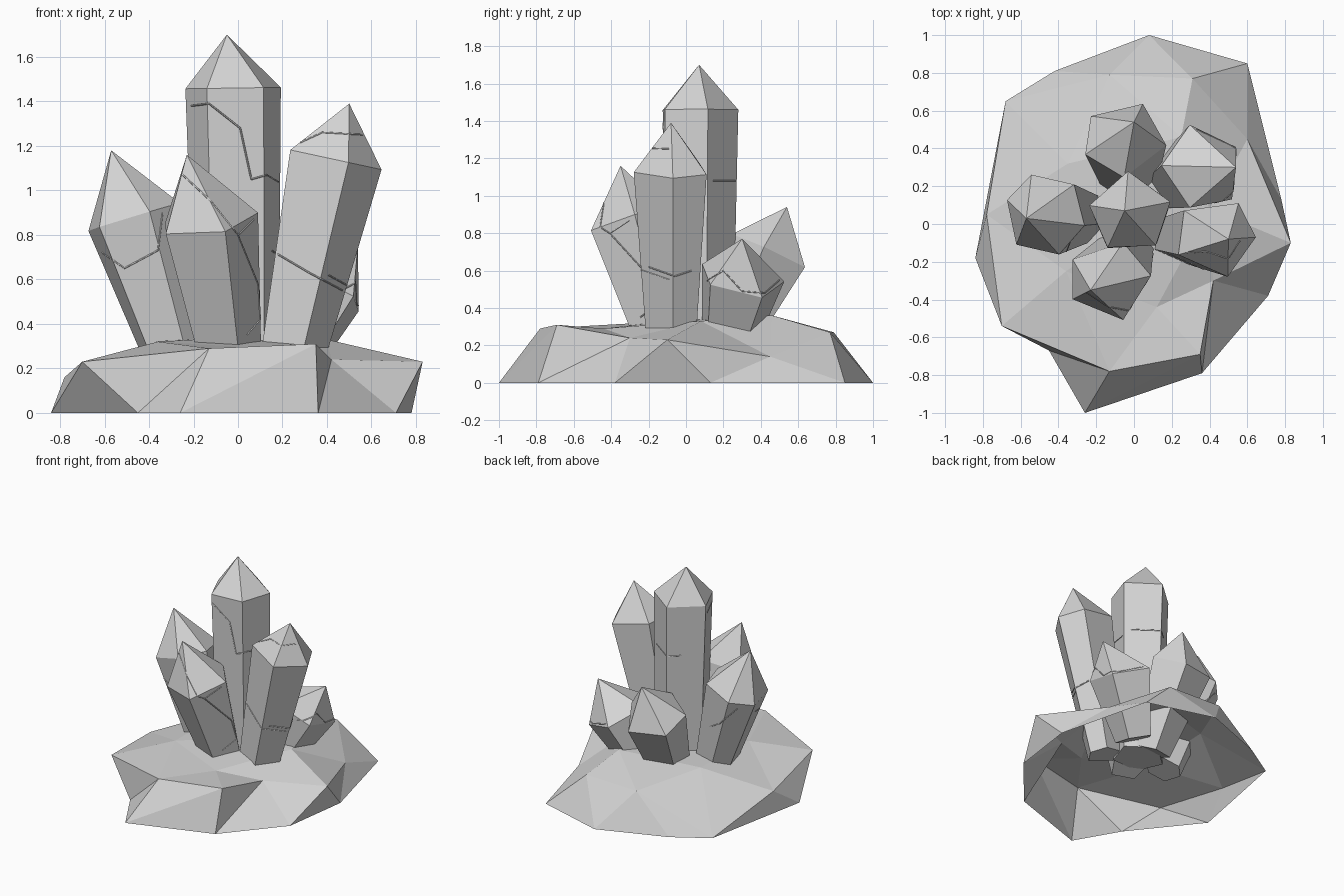
import bpy, bmesh, math
from mathutils import Vector
from mathutils.bvhtree import BVHTree

cube = bpy.data.objects.get("Cube")
if cube:
    bpy.data.objects.remove(cube)

# One flat stone colour for everything
stone = bpy.data.materials.new("light grey stone")
stone.use_nodes = True
stone.diffuse_color = (.66, .66, .66, 1)
stone.node_tree.nodes["Principled BSDF"].inputs["Base Color"].default_value = stone.diffuse_color


def add_object(name, bm):
    bmesh.ops.recalc_face_normals(bm, faces=bm.faces)
    mesh = bpy.data.meshes.new(name)
    bm.to_mesh(mesh)
    mesh.materials.append(stone)
    obj = bpy.data.objects.new(name, mesh)
    bpy.context.collection.objects.link(obj)
    return obj


# Rock base: hollow shell, capitals on the ground, small letters on the upper facets
rock = dict(
    A=(-.26, -1, 0), B=(.36, -.79, 0), C=(.71, -.38, 0), D=(.78, .13, 0),
    E=(.6, .85, 0), F=(.08, 1, 0), G=(-.42, .81, 0), H=(-.68, .65, 0),
    I=(-.84, -.18, 0), J=(-.45, -.67, 0),
    a=(-.13, -.78, .29), b=(.35, -.69, .31), c=(.42, -.3, .24), d=(.83, -.1, .23),
    e=(.6, .45, .14), f=(.31, .77, .27), g=(-.13, .79, .27), h=(-.78, .05, .16),
    i=(-.7, -.54, .23),
    p=(-.36, -.25, .32), q=(.12, -.44, .29), r=(.4, .08, .33), s=(.25, .46, .36),
    t=(-.35, .32, .33), o=(0, 0, .34))
walls = "iJa JAa ABb Aba Bcb BCc Cdc CDd dDe DEe eEf EFf Fgf FGg GHg HIh Iih IJi"
top = "iap aqp abq bcq crq cdr der esr efs fgs gts gHt Hht hpt hip pqo qro rso sto tpo"
bm = bmesh.new()
corner = {key: bm.verts.new(co) for key, co in rock.items()}
for face in (walls + " " + top).split():
    bm.faces.new([corner[k] for k in face])
add_object("rock_base", bm)


# Crystal: tapered prism from root to shoulder with edges at the given angles, and a pointed cap
def crystal(name, root, shoulder, tip, r_root, r_top, angles):
    root, shoulder = Vector(root), Vector(shoulder)
    tilt = Vector((0, 0, 1)).rotation_difference(shoulder - root).to_matrix()
    spokes = [tilt @ Vector((math.cos(a), math.sin(a), 0)) for a in map(math.radians, angles)]
    bm = bmesh.new()
    low = [bm.verts.new(root + s * r_root) for s in spokes]
    high = [bm.verts.new(shoulder + s * r_top) for s in spokes]
    peak = bm.verts.new(tip)
    bm.faces.new(low)
    for n in range(len(spokes)):
        m = (n + 1) % len(spokes)
        bm.faces.new((low[n], low[m], high[m], high[n]))
        bm.faces.new((high[n], high[m], peak))
    return add_object(name, bm)


crystals = [
    crystal("tall_crystal", (0, .06, .12), (-.02, .06, 1.46), (-.05, .07, 1.7),
            .19, .22, (15, 93, 170, 237, 308)),
    crystal("left_side_crystal", (.21, -.07, .12), (.43, -.07, 1.14), (.5, -.08, 1.39),
            .14, .22, (0, 55, 140, 205, 288)),
    crystal("front_crystal", (-.02, -.1, .12), (-.13, -.3, .86), (-.23, -.35, 1.16),
            .13, .225, (8, 70, 150, 208, 288)),
    crystal("right_side_crystal", (-.24, .04, .12), (-.47, .05, .88), (-.57, .03, 1.18),
            .13, .225, (45, 110, 160, 225, 290, 345)),
    crystal("back_left_crystal", (.17, .21, .14), (.36, .3, .56), (.54, .3, .77),
            .14, .235, (30, 105, 180, 250, 315)),
    crystal("back_crystal", (-.02, .18, .12), (-.05, .45, .7), (0, .54, .94),
            .13, .225, (65, 143, 203, 270, 350)),
]

# Cracks: hairline seams projected onto the crystals from one side
bm = bmesh.new()
for obj in crystals:
    bm.from_mesh(obj.data)
surface = BVHTree.FromBMesh(bm)
bm.free()
sides = {
    "front": (lambda u, v: Vector((u, -3, v)), Vector((0, 1, 0))),
    "back": (lambda u, v: Vector((u, 3, v)), Vector((0, -1, 0))),
    "left": (lambda u, v: Vector((3, u, v)), Vector((-1, 0, 0))),
}


def crack(name, side, path):
    start, ray = sides[side]
    runs, last = [[]], None
    for (u0, v0), (u1, v1) in zip(path, path[1:]):
        for k in range(13):
            w = k / 12
            hit, _, _, depth = surface.ray_cast(start(u0 + (u1 - u0) * w, v0 + (v1 - v0) * w), ray)
            if hit is None:
                continue
            if last is not None and abs(depth - last) > .06:
                runs.append([])
            runs[-1].append(hit)
            last = depth
    curve = bpy.data.curves.new(name, "CURVE")
    curve.dimensions = "3D"
    curve.bevel_depth = .004
    curve.bevel_resolution = 0
    for run in runs:
        if len(run) > 1:
            spline = curve.splines.new("POLY")
            spline.points.add(len(run) - 1)
            for point, co in zip(spline.points, run):
                point.co = (*co, 1)
    curve.materials.append(stone)
    bpy.context.collection.objects.link(bpy.data.objects.new(name, curve))


crack("tall_crack", "front", [(-.21, 1.38), (-.13, 1.39), (.01, 1.28), (.06, 1.05), (.13, 1.07), (.18, 1.04)])
crack("left_side_upper_crack", "front", [(.27, 1.21), (.38, 1.26), (.56, 1.25)])
crack("left_side_lower_crack", "front", [(.15, .73), (.32, .63), (.47, .55)])
crack("front_crack", "front", [(-.26, 1.08), (-.12, .95), (0, .8), (.07, .87)])
crack("front_lower_crack", "front", [(0, .8), (.09, .58), (.1, .42), (.04, .35)])
crack("right_side_crack", "front", [(-.61, .72), (-.51, .65), (-.36, .73), (-.34, .9)])
crack("left_side_edge_crack", "left", [(-.2, .62), (-.06, .57), (.03, .6)])
crack("back_left_crack", "left", [(.07, .52), (.2, .6), (.3, .49), (.42, .48), (.5, .55)])
crack("tall_back_crack", "back", [(-.1, 1.08), (.15, 1.08)])
crack("right_side_back_crack", "back", [(-.58, .8), (-.45, .66), (-.35, .6)])
